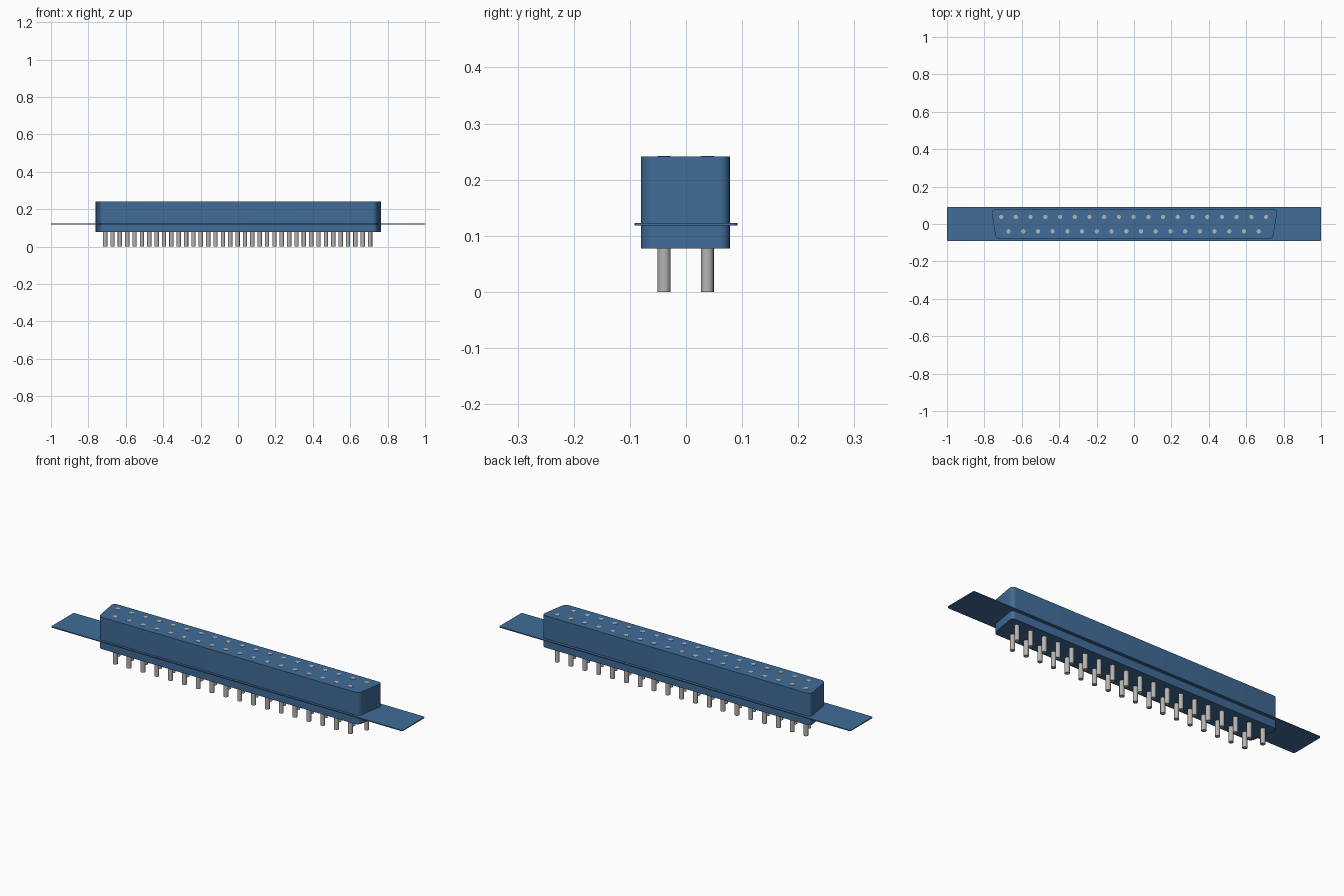
import bpy, bmesh, math

cube = bpy.data.objects.get("Cube")
if cube:
    bpy.data.objects.remove(cube, do_unlink=True)


def material(name, rgb):
    m = bpy.data.materials.new(name)
    m.diffuse_color = (*rgb, 1)
    m.use_nodes = True
    m.node_tree.nodes["Principled BSDF"].inputs["Base Color"].default_value = (*rgb, 1)
    return m


blue = material("steel blue", (0.052, 0.150, 0.315))
grey = material("pin grey", (0.47, 0.46, 0.45))


def finish(bm, name, mat):
    bmesh.ops.recalc_face_normals(bm, faces=bm.faces)
    mesh = bpy.data.meshes.new(name)
    bm.to_mesh(mesh)
    bm.free()
    mesh.materials.append(mat)
    obj = bpy.data.objects.new(name, mesh)
    bpy.context.collection.objects.link(obj)
    bpy.ops.object.select_all(action='DESELECT')
    obj.select_set(True)
    bpy.context.view_layer.objects.active = obj
    bpy.ops.object.shade_smooth_by_angle(angle=math.radians(35))
    return obj


def rounded_prism(name, outline, z0, z1, radius, mat):
    """Extrude an outline upwards and round its vertical edges."""
    bm = bmesh.new()
    base = bm.faces.new([bm.verts.new((x, y, z0)) for x, y in outline])
    top = bmesh.ops.extrude_face_region(bm, geom=[base])["geom"]
    for v in top:
        if isinstance(v, bmesh.types.BMVert):
            v.co.z = z1
    upright = [e for e in bm.edges if abs(e.verts[0].co.z - e.verts[1].co.z) > 1e-4]
    bmesh.ops.bevel(bm, geom=upright, offset=radius, offset_type='OFFSET',
                    segments=6, profile=0.5, affect='EDGES')
    return finish(bm, name, mat)


# D-shaped housing, wider along the back
rounded_prism("housing", [(-0.738, -0.080), (0.742, -0.080), (0.768, 0.078), (-0.764, 0.078)],
              0.077, 0.241, 0.022, blue)

# Thin mounting flange
rounded_prism("flange", [(-1, -0.092), (1, -0.092), (1, 0.092), (-1, 0.092)],
              0.118, 0.123, 0.008, blue)


# Two staggered rows of contacts running through the housing
def pin_row(name, count, y):
    bm = bmesh.new()
    for i in range(count):
        x = (i - (count - 1) / 2) * 0.0787 - 0.002
        made = bmesh.ops.create_cone(bm, cap_ends=True, segments=16,
                                     radius1=0.0115, radius2=0.0115, depth=0.2425)
        bmesh.ops.translate(bm, verts=made["verts"], vec=(x, y, 0.12125))
    return finish(bm, name, grey)


pin_row("back_pins", 19, 0.038)
pin_row("front_pins", 18, -0.039)
